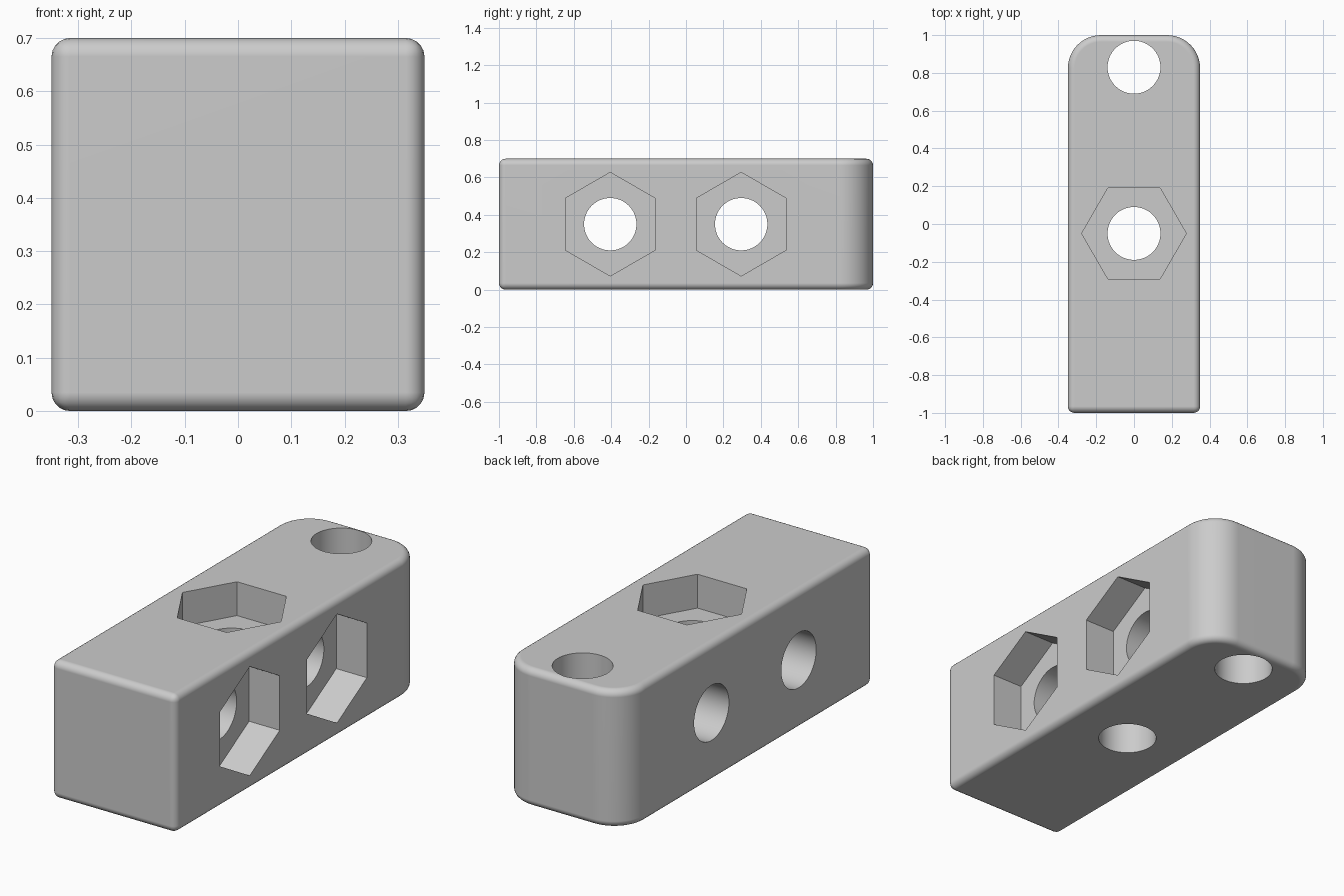
import bpy, bmesh, math
from mathutils import Matrix, Vector

if "Cube" in bpy.data.objects:
    bpy.data.objects.remove(bpy.data.objects["Cube"], do_unlink=True)

WIDTH, LENGTH, HEIGHT = 0.7, 2.0, 0.7
FILLET, END_ROUND = 0.035, 0.175
HOLE_R, HEX_R, HEX_DEPTH = 0.14, 0.277, 0.172

grey = bpy.data.materials.new("plain grey")
grey.use_nodes = True
grey.diffuse_color = (0.6, 0.6, 0.6, 1)
grey.node_tree.nodes["Principled BSDF"].inputs["Base Color"].default_value = (0.6, 0.6, 0.6, 1)


def make_object(name, bm):
    bmesh.ops.recalc_face_normals(bm, faces=bm.faces)
    mesh = bpy.data.meshes.new(name)
    bm.to_mesh(mesh)
    bm.free()
    mesh.materials.append(grey)
    obj = bpy.data.objects.new(name, mesh)
    bpy.context.collection.objects.link(obj)
    return obj


def cutter(name, center, axis, radius, length, sides):
    """Prism centred on a point, running along x or z."""
    bm = bmesh.new()
    turn = Matrix.Rotation(math.pi / 2, 4, 'Y') if axis == 'X' else Matrix()
    # hexagon corners point along x on the top and along z on the side
    bmesh.ops.create_cone(bm, cap_ends=True, segments=sides, radius1=radius, radius2=radius,
                          depth=length, matrix=Matrix.Translation(center) @ turn
                          @ Matrix.Rotation(math.pi / 2, 4, 'Z'))
    if sides == 6:
        # put a corner on the local x direction whatever the primitive's start angle
        first = min((v.co - Vector(center)) .normalized().dot(Vector((0, 1, 0))) for v in bm.verts)
        long_y = max(abs(v.co.y - center[1]) for v in bm.verts)
        if long_y > radius * 0.95:
            bmesh.ops.rotate(bm, verts=bm.verts, cent=center,
                             matrix=Matrix.Rotation(math.pi / 6, 3, axis))
    obj = make_object(name, bm)
    obj.hide_render = True
    return obj


# Block: rounded back corners, then a small fillet on every sharp edge
bm = bmesh.new()
bmesh.ops.create_cube(bm, size=1, matrix=Matrix.Translation((0, 0, HEIGHT / 2))
                      @ Matrix.Diagonal((WIDTH, LENGTH, HEIGHT, 1)))
back = [e for e in bm.edges if all(v.co.y > 0 for v in e.verts)
        and abs(e.verts[0].co.z - e.verts[1].co.z) > 0.1]
bmesh.ops.bevel(bm, geom=back, offset=END_ROUND, segments=12, profile=0.5, affect='EDGES')
bm.normal_update()
sharp = [e for e in bm.edges if e.calc_face_angle(0) > math.radians(60)]
bmesh.ops.bevel(bm, geom=sharp, offset=FILLET, segments=5, profile=0.5, affect='EDGES')
block = make_object("drilled_block", bm)

# Through holes and hexagonal nut pockets
mid = HEIGHT / 2
cutters = [cutter("end_hole", (0, 0.83, mid), 'Z', HOLE_R, 1.2, 64),
           cutter("top_hole", (0, -0.05, mid), 'Z', HOLE_R, 1.2, 64),
           cutter("top_pocket", (0, -0.05, HEIGHT), 'Z', HEX_R, 2 * HEX_DEPTH, 6)]
for y in (-0.405, 0.295):
    cutters.append(cutter("side_hole", (0, y, mid), 'X', HOLE_R, 1.2, 64))
    cutters.append(cutter("side_pocket", (WIDTH / 2, y, mid), 'X', HEX_R, 2 * HEX_DEPTH, 6))

bpy.ops.object.select_all(action='DESELECT')
bpy.context.view_layer.objects.active = block
block.select_set(True)
for tool in cutters:
    mod = block.modifiers.new(tool.name, 'BOOLEAN')
    mod.operation, mod.solver, mod.object = 'DIFFERENCE', 'EXACT', tool
    bpy.ops.object.modifier_apply(modifier=mod.name)
    bpy.data.objects.remove(tool, do_unlink=True)

# Smooth fillets and bores, crisp pocket edges, flat large faces
bpy.ops.object.shade_smooth_by_angle(angle=math.radians(30))
weighted = block.modifiers.new("flat_faces", 'WEIGHTED_NORMAL')
weighted.keep_sharp = True
